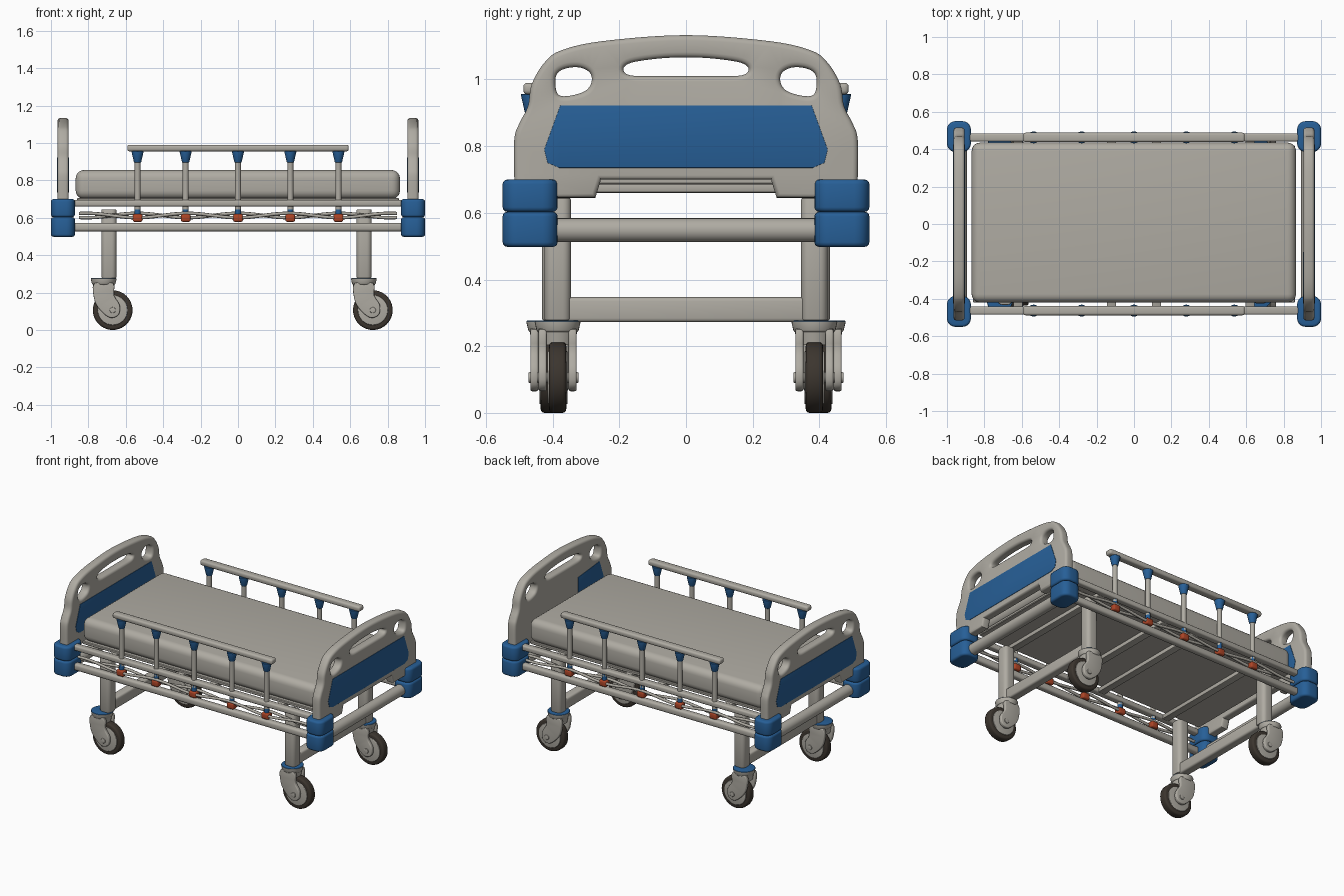
import bpy, bmesh, math
from mathutils import Matrix, Vector

if "Cube" in bpy.data.objects:
    bpy.data.objects.remove(bpy.data.objects["Cube"])


def mat(name, col):
    m = bpy.data.materials.new(name)
    m.diffuse_color = (*col, 1)
    m.use_nodes = True
    m.node_tree.nodes["Principled BSDF"].inputs["Base Color"].default_value = m.diffuse_color
    return m


GREY = mat("warm grey", (0.43, 0.41, 0.365))
BLUE = mat("blue", (0.02, 0.115, 0.31))
RED = mat("orange red", (0.42, 0.06, 0.02))
TYRE = mat("dark brown rubber", (0.045, 0.036, 0.028))


def finish(name, bm, *mats, angle=35):
    bmesh.ops.recalc_face_normals(bm, faces=bm.faces[:])
    me = bpy.data.meshes.new(name)
    bm.to_mesh(me)
    bm.free()
    for m in mats:
        me.materials.append(m)
    ob = bpy.data.objects.new(name, me)
    bpy.context.collection.objects.link(ob)
    bpy.ops.object.select_all(action='DESELECT')
    ob.select_set(True)
    bpy.context.view_layer.objects.active = ob
    bpy.ops.object.shade_smooth_by_angle(angle=math.radians(angle))
    return ob


def box(name, x, y, z, m, r=0.01, seg=3, upright=0):
    """Rounded box from (min, max) ranges; upright rounds the vertical edges first."""
    bm = bmesh.new()
    bmesh.ops.create_cube(bm, size=1)
    for v in bm.verts:
        v.co = [a[0] + (c + 0.5) * (a[1] - a[0]) for a, c in zip((x, y, z), v.co)]
    if upright:
        es = [e for e in bm.edges if abs(e.verts[0].co.z - e.verts[1].co.z) > 1e-4]
        bmesh.ops.bevel(bm, geom=es, offset=upright, segments=5, profile=0.5, affect='EDGES')
    es = [e for e in bm.edges if e.calc_face_angle(0) > 1]
    bmesh.ops.bevel(bm, geom=es, offset=r, segments=seg, profile=0.5, affect='EDGES')
    return finish(name, bm, m)


def rod(name, centre, axis, length, r1, r2, m, r=0, seg=24, top=None):
    """Cylinder or cone; r rounds its rims, top colours its upper cap."""
    bm = bmesh.new()
    bmesh.ops.create_cone(bm, cap_ends=True, segments=seg, radius1=r1, radius2=r2, depth=length)
    if r:
        es = [e for e in bm.edges if e.calc_face_angle(0) > 1]
        bmesh.ops.bevel(bm, geom=es, offset=r, segments=3, profile=0.5, affect='EDGES')
    if top:
        for f in bm.faces:
            f.material_index = int(f.normal.z > 0.5)
    rot = Vector((0, 0, 1)).rotation_difference(Vector(axis)).to_matrix().to_4x4()
    bm.transform(Matrix.Translation(centre) @ rot)
    return finish(name, bm, m, *([top] if top else []))


def smooth(pts, n=5, closed=True):
    """Catmull-Rom sampling of a few control points."""
    P = [Vector(p) for p in pts]
    k, out = len(P), []
    get = (lambda i: P[i % k]) if closed else (lambda i: P[min(max(i, 0), k - 1)])
    for i in range(k if closed else k - 1):
        a, b, c, d = (get(i + j) for j in (-1, 0, 1, 2))
        for s in range(n):
            t = s / n
            out.append(0.5 * (2 * b + (c - a) * t + (2 * a - 5 * b + 4 * c - d) * t * t
                              + (3 * b - a - 3 * c + d) * t ** 3))
    return out if closed else out + [P[-1]]


def slab(name, loops, place, half, r, m):
    """Rounded plate from an outline plus holes; place(u, v, w) gives the position."""
    bm = bmesh.new()
    layers = [(half - r * (1 - math.sin(a)), r * (1 - math.cos(a)))
              for a in (math.pi / 2, math.pi / 3, math.pi / 6, 0)]
    layers += [(-w, i) for w, i in reversed(layers)]
    caps = ([], [])
    for li, loop in enumerate(loops):
        L = [Vector(p) for p in loop]
        n = len(L)
        area = sum(L[i - 1].x * L[i].y - L[i].x * L[i - 1].y for i in range(n))
        sgn = (1 if area > 0 else -1) * (1 if li == 0 else -1)
        rows = []
        for w, inset in layers:
            row = []
            for i, p in enumerate(L):
                t = (p - L[i - 1]).normalized() + (L[(i + 1) % n] - p).normalized()
                t.normalize()
                q = p + Vector((-t.y, t.x)) * sgn * inset
                row.append(bm.verts.new(place(q.x, q.y, w)))
            rows.append(row)
        for a, b in zip(rows, rows[1:]):
            for i in range(n):
                bm.faces.new((a[i - 1], a[i], b[i], b[i - 1]))
        for cap, row in zip(caps, (rows[0], rows[-1])):
            cap.extend(bm.edges.get((row[i - 1], row[i])) for i in range(n))
    for cap in caps:
        bmesh.ops.triangle_fill(bm, edges=cap, use_beauty=True)
    return finish(name, bm, m)


def flip(pts):
    return [(-a, b) for a, b in reversed(pts)]


# Head and foot boards with handle holes and blue panels
side = [(-.515, .70), (-.515, .82), (-.50, .868), (-.474, .92), (-.463, .985),
        (-.425, 1.05), (-.375, 1.087), (-.25, 1.115)]
foot = [(.515, .645), (.272, .645), (.255, .70), (-.255, .70), (-.272, .645), (-.515, .645)]
outline = foot + smooth(side + [(0, 1.133)] + flip(side), 5, False)
hole = [(-.388, 1.015), (-.361, 1.033), (-.319, 1.036), (-.289, 1.021), (-.283, .994),
        (-.30, .967), (-.343, .952), (-.379, .952), (-.391, .976)]
grip = [(-.188, 1.03), (-.165, 1.012), (-.08, 1.01), (.08, 1.01), (.165, 1.012), (.188, 1.03),
        (.165, 1.05), (.08, 1.063), (0, 1.066), (-.08, 1.063), (-.165, 1.05)]
holes = [smooth(hole), smooth(flip(hole)), smooth(grip)]
edge = [(.38, .735), (.415, .75), (.425, .79), (.377, .922)]
panel = edge + flip(edge)
patch = [(-.15, .74), (-.15, .90), (-.377, .922), (-.425, .79), (-.38, .735)]
for s, end in ((-1, "head"), (1, "foot")):
    def at(x):
        return lambda u, v, w: (x + w, u, v)
    slab(end + "_board", [outline] + holes, at(s * .935), .03, .016, GREY)
    slab(end + "_outer_panel", [panel], at(s * .9645), .003, .001, BLUE)
    slab(end + "_inner_panel", [panel if s < 0 else patch], at(s * .9055), .003, .001, BLUE)
    # End tube of the frame
    rod(end + "_end_tube", (s * .93, 0, .548), (0, 1, 0), .84, .036, .036, GREY)
    # Corner bumpers, two stacked blocks each
    for t in (-1, 1):
        xs, ys = sorted((s * .872, s * 1.0)), sorted((t * .385, t * .55))
        box(end + "_bumper_upper", xs, ys, (.603, .70), BLUE, .014, 3, .045)
        box(end + "_bumper_lower", xs, ys, (.498, .603), BLUE, .014, 3, .045)

# Mattress and the bed deck below it
box("mattress", (-.868, .866), (-.42, .435), (.70, .855), GREY, .045, 5)
box("deck", (-.86, .86), (-.42, .42), (.685, .705), GREY, .004, 1)
for x in (-.62, -.12, .12, .62):
    box("deck_crossbar", (x - .025, x + .025), (-.45, .45), (.66, .69), GREY, .006, 2)

# Side rails, guard posts, knobs and linkage
for t in (-1, 1):
    y = t * .463
    w = (y - .022, y + .022)
    box("upper_side_rail", (-.89, .89), w, (.66, .695), GREY, .01)
    box("lower_side_rail", (-.89, .89), w, (.527, .572), GREY, .014)
    box("guard_handrail", (-.592, .592), (y - .025, y + .025), (.955, .99), GREY, .012)
    for x in (-.537, -.28, 0, .28, .537):
        rod("guard_post", (x, y, .78), (0, 0, 1), .27, .016, .016, GREY, seg=16)
        rod("guard_post_cap", (x, y, .926), (0, 0, 1), .062, .019, .033, BLUE, .004, 16)
        rod("guard_post_joint", (x, y, .642), (0, 0, 1), .05, .016, .016, BLUE, seg=16)
        box("guard_knob", (x - .026, x + .026), (y - .024, y + .024), (.578, .62), RED, .01)
    for phase, dy in ((0, .012), (math.pi, -.012)):
        cu = bpy.data.curves.new("linkage_bar", 'CURVE')
        cu.dimensions = '3D'
        cu.bevel_depth, cu.bevel_resolution, cu.use_fill_caps = .009, 2, True
        sp = cu.splines.new('POLY')
        sp.points.add(60)
        for i, p in enumerate(sp.points):
            x = -.85 + 1.7 * i / 60
            p.co = (x, y + dy, .612 + .012 * math.cos(2 * math.pi * x / .27 / 2 + phase), 1)
        ob = bpy.data.objects.new("linkage_bar", cu)
        cu.materials.append(GREY)
        bpy.context.collection.objects.link(ob)

# Legs, leg crossbeams and castors
fork = [(-.05, .25), (.05, .25), (.055, .185), (.085, .135), (.082, .085), (.05, .065),
        (.015, .075), (-.03, .12), (-.052, .17)]
for lx, cx, ly, cy in ((-.69, -.718, .392, .41), (.674, .673, .385, .385)):
    box("leg_crossbeam", (lx - .03, lx + .03), (-ly, ly), (.272, .347), GREY, .012)
    for t in (-1, 1):
        y = t * cy
        box("leg", (lx - .04, lx + .04), (t * ly - .04, t * ly + .04), (.277, .645), GREY,
            .006, 2, .025)
        rod("castor_flange", (cx, y, .26), (0, 0, 1), .035, .062, .07, GREY, .006, 32, BLUE)
        rod("castor_neck", (cx, y, .228), (0, 0, 1), .05, .052, .06, GREY)
        for d in (-.045, .045):
            slab("castor_fork", [smooth(fork, 3)],
                 lambda u, v, w: (cx + u, y + d + w, v), .012, .006, GREY)
        wheel = (cx + .048, y, .106)
        rod("castor_tyre", wheel, (0, 1, 0), .052, .106, .106, TYRE, .012, 40)
        rod("castor_hub", wheel, (0, 1, 0), .06, .08, .08, GREY, .004, 32)
        rod("castor_axle", wheel, (0, 1, 0), .125, .016, .016, GREY, .003, 16)
